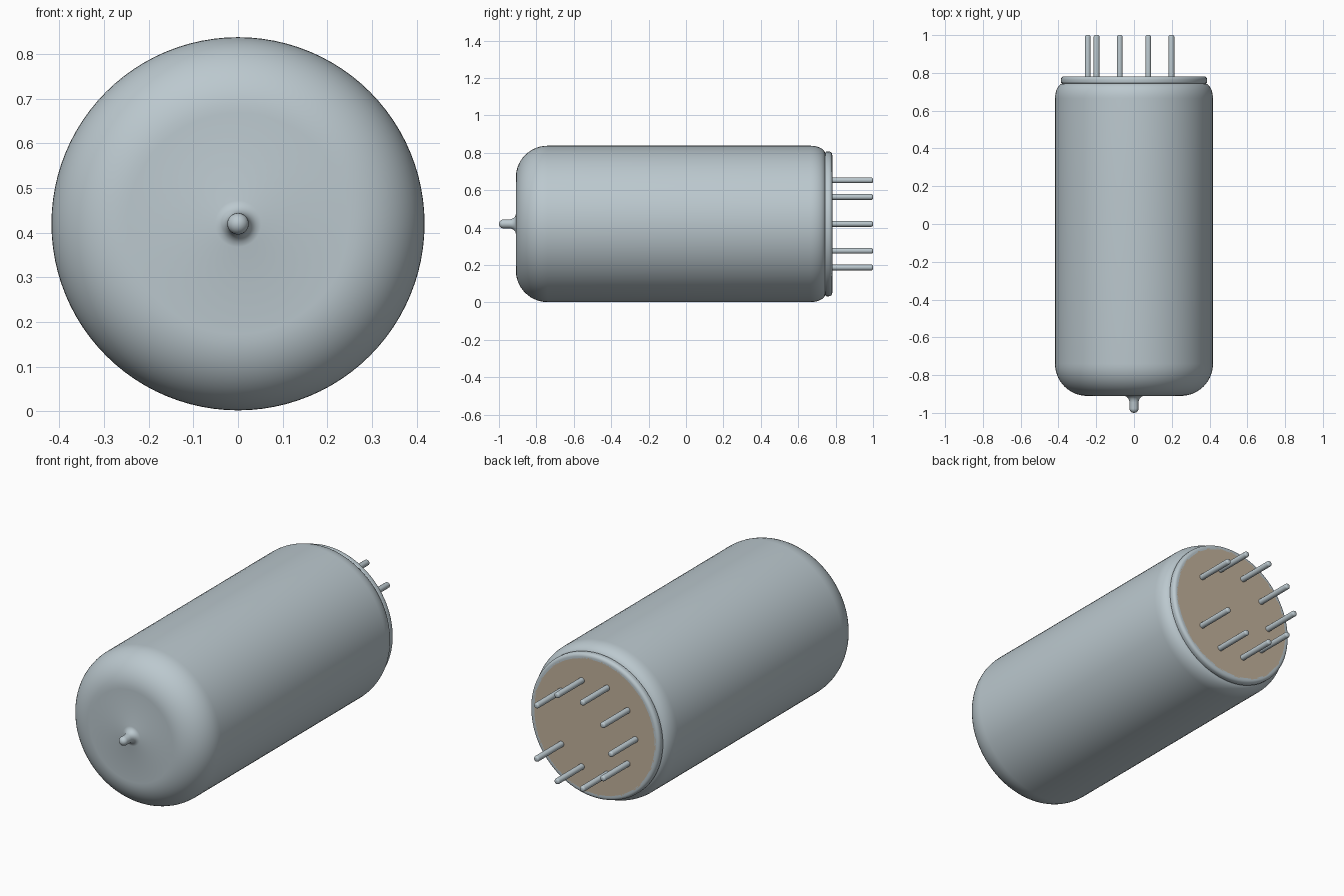
import bpy, bmesh, math
from mathutils import Vector

if "Cube" in bpy.data.objects:
    bpy.data.objects.remove(bpy.data.objects["Cube"])

AXIS_Z = 0.42      # height of the tube's long axis
PIN_CIRCLE = 0.245


def material(name, rgb):
    m = bpy.data.materials.new(name)
    m.use_nodes = True
    m.diffuse_color = (*rgb, 1)
    m.node_tree.nodes["Principled BSDF"].inputs["Base Color"].default_value = (*rgb, 1)
    return m


def arc(r, y, rad_r, rad_y, a0, a1, n):
    """Quarter-round profile points (radius, y) about a centre."""
    return [(r + rad_r * math.cos(math.radians(a0 + (a1 - a0) * i / n)),
             y + rad_y * math.sin(math.radians(a0 + (a1 - a0) * i / n)))
            for i in range(n + 1)]


def lathe(name, profile, mat, steps, x=0.0, z=AXIS_Z):
    """Spin a (radius, y) profile about an axis parallel to y."""
    bm = bmesh.new()
    verts = [bm.verts.new((r, y, 0)) for r, y in profile]
    edges = [bm.edges.new(pair) for pair in zip(verts, verts[1:])]
    bmesh.ops.spin(bm, geom=verts + edges, cent=(0, 0, 0), axis=(0, 1, 0),
                   angle=math.tau, steps=steps)
    bmesh.ops.remove_doubles(bm, verts=bm.verts, dist=1e-5)
    bmesh.ops.recalc_face_normals(bm, faces=bm.faces)
    mesh = bpy.data.meshes.new(name)
    bm.to_mesh(mesh)
    bm.free()
    mesh.materials.append(mat)
    ob = bpy.data.objects.new(name, mesh)
    ob.location = Vector((x, 0, z))
    bpy.context.collection.objects.link(ob)
    bpy.ops.object.select_all(action='DESELECT')
    ob.select_set(True)
    bpy.context.view_layer.objects.active = ob
    bpy.ops.object.shade_smooth_by_angle(angle=math.radians(35))
    return ob


grey = material("blue grey", (0.50, 0.58, 0.62))
tan = material("tan", (0.54, 0.443, 0.33))

# Envelope: sealed tip, flared neck, domed front, straight wall, rear shoulder
envelope = (arc(0, -0.976, 0.024, 0.024, -90, 0, 6)
            + arc(0.049, -0.935, 0.025, 0.025, 180, 90, 6)[:1]
            + arc(0.052, -0.938, 0.028, 0.028, 180, 90, 6)[1:]
            + arc(0.248, -0.74, 0.17, 0.17, -90, 0, 14)
            + arc(0.373, 0.665, 0.045, 0.08, 0, 80, 8)
            + [(0.375, 0.75), (0, 0.75)])
# Keep the neck flare running into the front face
envelope = envelope[:7] + [(0.024, -0.945), (0.026, -0.932), (0.032, -0.921),
                           (0.041, -0.913), (0.052, -0.91)] + envelope[14:]
lathe("glass_envelope", envelope, grey, 96)

# Base rim with rounded edges
rim = ([(0.36, 0.74)] + arc(0.377, 0.752, 0.01, 0.008, -90, 0, 4)
       + arc(0.369, 0.764, 0.018, 0.018, 0, 90, 6) + [(0.36, 0.782)])
lathe("base_rim", rim, grey, 96)

# Base plate closing the rim
lathe("base_plate", [(0, 0.782), (0.366, 0.782), (0.366, 0.76), (0, 0.76)], tan, 96)

# Nine contact pins on ten even positions, with the left one omitted
pin = [(0, 0.77), (0.0155, 0.77), (0.0155, 0.99)] + arc(0.0055, 0.99, 0.01, 0.01, 0, 90, 4) + [(0, 1.0)]
for k in range(1, 10):
    a = math.radians(36 * k)
    lathe(f"contact_pin_{k}", pin, grey, 20,
          PIN_CIRCLE * math.cos(a), AXIS_Z + PIN_CIRCLE * math.sin(a))
